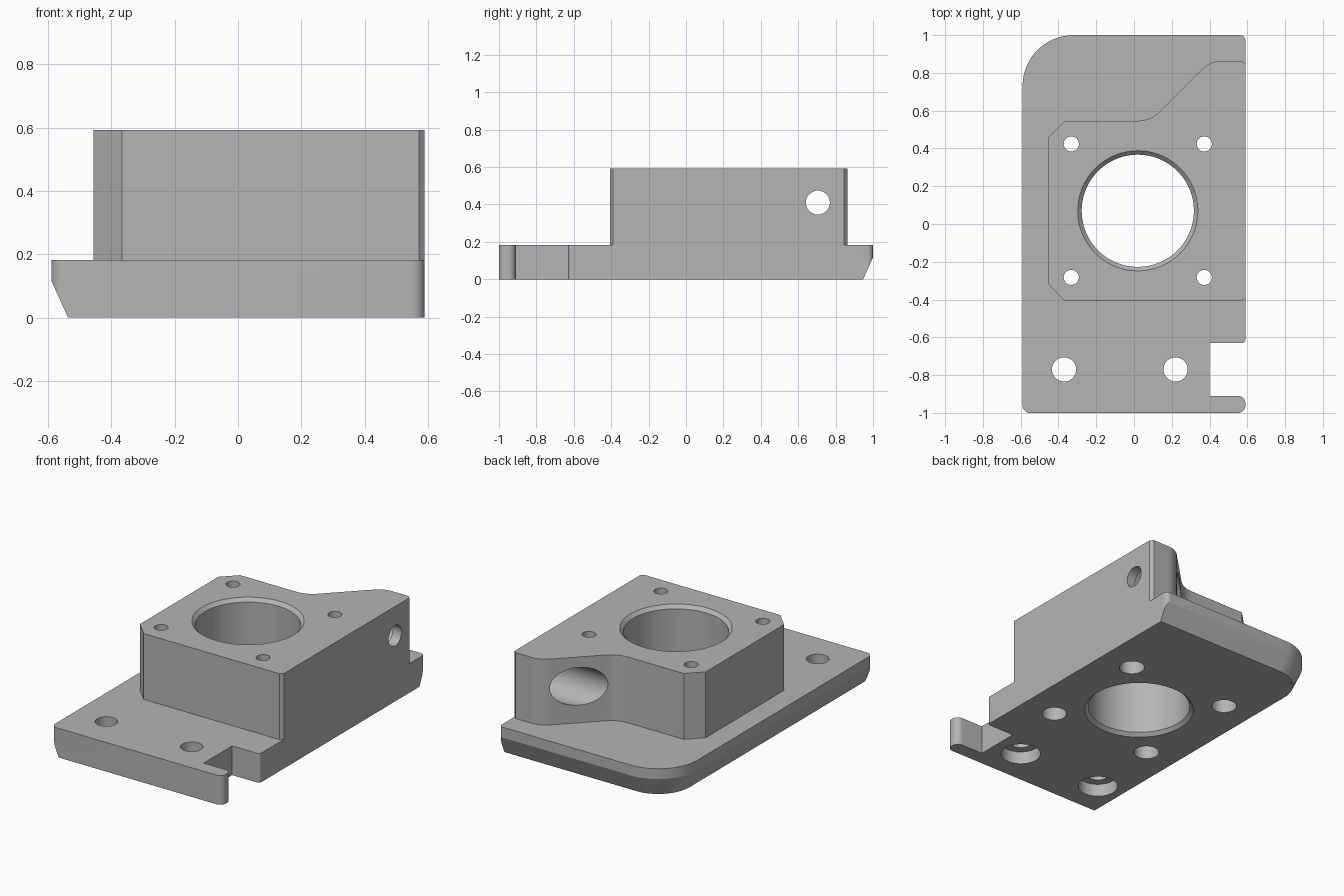
import bpy, bmesh, math
from mathutils import Vector

if "Cube" in bpy.data.objects:
    bpy.data.objects.remove(bpy.data.objects["Cube"])

steel = bpy.data.materials.new("plain_grey")
steel.diffuse_color = (0.46, 0.46, 0.46, 1)
steel.use_nodes = True
steel.node_tree.nodes["Principled BSDF"].inputs["Base Color"].default_value = steel.diffuse_color


def fillet(corners):
    """Outline from (x, y, radius) corners, rounding each one that has a radius."""
    out, n = [], len(corners)
    for i, (x, y, r) in enumerate(corners):
        p = Vector((x, y))
        if r == 0:
            out.append(p)
            continue
        a = (Vector(corners[i - 1][:2]) - p).normalized()
        b = (Vector(corners[(i + 1) % n][:2]) - p).normalized()
        half = a.angle(b) / 2
        centre = p + (a + b).normalized() * r / math.sin(half)
        start = p + a * r / math.tan(half) - centre
        turn = math.pi - 2 * half
        sign = 1 if a.x * b.y - a.y * b.x < 0 else -1
        steps = max(2, round(math.degrees(turn) / 6))
        for k in range(steps + 1):
            t = sign * turn * k / steps
            c, s = math.cos(t), math.sin(t)
            out.append(centre + Vector((start.x * c - start.y * s, start.x * s + start.y * c)))
    return out


def loft(name, sections):
    """Solid through (outline, z) sections with matching point counts."""
    bm = bmesh.new()
    rings = [[bm.verts.new((p[0], p[1], z)) for p in pts] for pts, z in sections]
    n = len(rings[0])
    for lo, hi in zip(rings, rings[1:]):
        for i in range(n):
            j = (i + 1) % n
            bm.faces.new((lo[i], lo[j], hi[j], hi[i]))
    bm.faces.new(rings[0][::-1])
    bm.faces.new(rings[-1])
    bmesh.ops.recalc_face_normals(bm, faces=bm.faces)
    me = bpy.data.meshes.new(name)
    bm.to_mesh(me)
    bm.free()
    me.materials.append(steel)
    ob = bpy.data.objects.new(name, me)
    bpy.context.collection.objects.link(ob)
    return ob


def turned(name, profile, loc, along_x=False, n=64):
    """Round cutter from (radius, height) pairs."""
    ang = [2 * math.pi * i / n for i in range(n)]
    ob = loft(name, [([(r * math.cos(a), r * math.sin(a)) for a in ang], z) for r, z in profile])
    ob.location = loc
    if along_x:
        ob.rotation_euler.y = math.pi / 2
    return ob


def combine(target, tool, operation):
    tool.hide_render = True
    mod = target.modifiers.new(operation, 'BOOLEAN')
    mod.operation, mod.object, mod.solver = operation, tool, 'EXACT'
    bpy.context.view_layer.update()
    bpy.context.view_layer.objects.active = target
    bpy.ops.object.modifier_apply(modifier=mod.name)
    bpy.data.objects.remove(tool)


# Base plate with side slot
body = loft("mounting_bracket", [(fillet([
    (-0.59, -1, 0.04), (0.59, -1, 0.04), (0.59, -0.91, 0.04), (0.40, -0.91, 0),
    (0.40, -0.63, 0), (0.59, -0.63, 0.02), (0.59, 1, 0.03), (-0.59, 1, 0.27)]), z)
    for z in (0, 0.182)])


# Bevel under the left and back edges
def bevel_section(z):
    o = 0.053 * (z - 0.117) / 0.117
    return fillet([(-0.59 - o, -1.5, 0), (1, -1.5, 0), (1, 1 + o, 0), (-0.59 - o, 1 + o, 0.27 + o)]), z


combine(body, loft("bevel", [bevel_section(-0.05), bevel_section(0.3)]), 'INTERSECT')

# Raised block with swept back edge
block = loft("raised_block", [(fillet([
    (-0.456, -0.316, 0), (-0.367, -0.407, 0), (0.572, -0.407, 0), (0.59, -0.39, 0),
    (0.59, 0.846, 0), (0.572, 0.863, 0), (0.404, 0.863, 0.135), (0.087, 0.546, 0.17),
    (-0.367, 0.546, 0), (-0.456, 0.457, 0)]), z) for z in (0.1, 0.593)])
combine(body, block, 'UNION')

# Main bore, chamfered at both ends
bore = [(0.328, -0.01), (0.297, 0.021), (0.297, 0.572), (0.328, 0.603)]
combine(body, turned("bore", bore, (0.02, 0.07, 0), n=96), 'DIFFERENCE')

# Four bolt holes, counterbored from below
for x in (-0.332, 0.372):
    for y in (-0.283, 0.424):
        prof = [(0.073, -0.05), (0.073, 0.25), (0.04, 0.25), (0.04, 0.7)]
        combine(body, turned("bolt_hole", prof, (x, y, 0)), 'DIFFERENCE')

# Two fixing holes in the plate
for x in (-0.37, 0.22):
    prof = [(0.115, -0.05), (0.115, 0.08), (0.064, 0.08), (0.064, 0.3)]
    combine(body, turned("fixing_hole", prof, (x, -0.77, 0)), 'DIFFERENCE')

# Cross hole with a wide pocket opening on the swept face
prof = [(0.118, -0.1), (0.118, 0.53), (0.064, 0.53), (0.064, 0.8)]
combine(body, turned("cross_hole", prof, (0, 0.705, 0.41), along_x=True), 'DIFFERENCE')

bpy.ops.object.select_all(action='DESELECT')
body.select_set(True)
bpy.context.view_layer.objects.active = body
bpy.ops.object.shade_smooth_by_angle(angle=math.radians(15))
